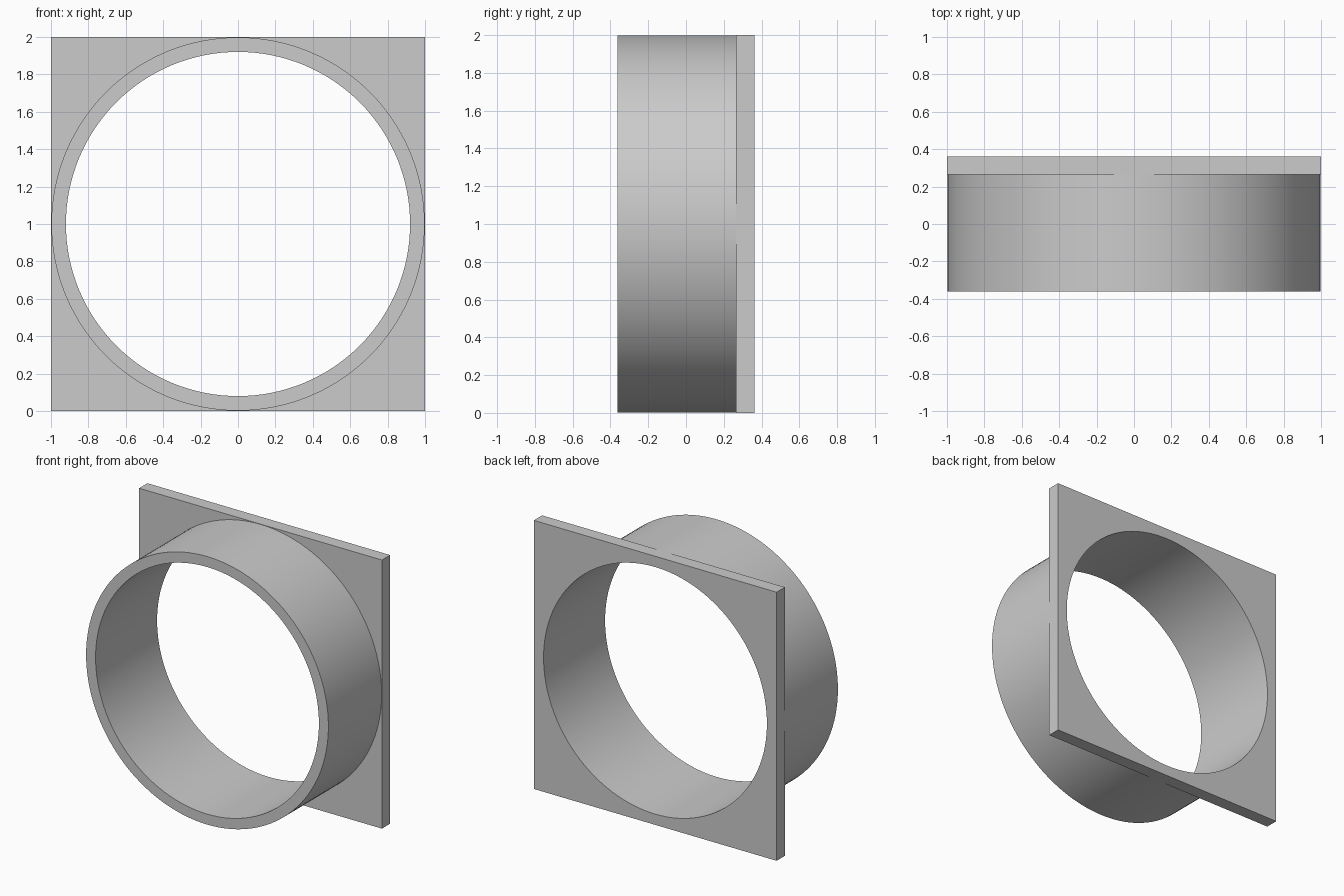
import bpy, bmesh
from math import sin, cos, tau, radians

cube = bpy.data.objects.get("Cube")
if cube:
    bpy.data.objects.remove(cube, do_unlink=True)

SEGMENTS = 128
INNER, OUTER, HALF = 0.92, 0.998, 1.0       # bore, collar and plate half sizes
FRONT, STEP, BACK = -0.362, 0.265, 0.362    # depths along y

grey = bpy.data.materials.new("plain grey")
grey.use_nodes = True
colour = (0.6, 0.6, 0.6, 1)
grey.diffuse_color = colour
grey.node_tree.nodes["Principled BSDF"].inputs["Base Color"].default_value = colour


def add_loop(bm, size, y, square=False):
    """Closed loop around the y axis, circular or pushed out to a square."""
    verts = []
    for i in range(SEGMENTS):
        c, s = cos(tau * i / SEGMENTS), sin(tau * i / SEGMENTS)
        r = size / max(abs(c), abs(s)) if square else size
        verts.append(bm.verts.new((r * c, y, HALF + r * s)))
    return verts


# Round collar stepping out to a square mounting plate, one closed shell
bm = bmesh.new()
loops = [
    add_loop(bm, INNER, FRONT),
    add_loop(bm, OUTER, FRONT),
    add_loop(bm, OUTER, STEP),
    add_loop(bm, HALF, STEP, square=True),
    add_loop(bm, HALF, BACK, square=True),
    add_loop(bm, INNER, BACK),
]
for a, b in zip(loops, loops[1:] + loops[:1]):
    for i in range(SEGMENTS):
        j = (i + 1) % SEGMENTS
        bm.faces.new((a[i], a[j], b[j], b[i]))
bmesh.ops.recalc_face_normals(bm, faces=bm.faces)

mesh = bpy.data.meshes.new("flanged_collar")
bm.to_mesh(mesh)
bm.free()
mesh.materials.append(grey)
collar = bpy.data.objects.new("flanged_collar", mesh)
bpy.context.collection.objects.link(collar)

# Smooth round walls, crisp rims and plate edges
bpy.ops.object.select_all(action="DESELECT")
collar.select_set(True)
bpy.context.view_layer.objects.active = collar
bpy.ops.object.shade_smooth_by_angle(angle=radians(30))
